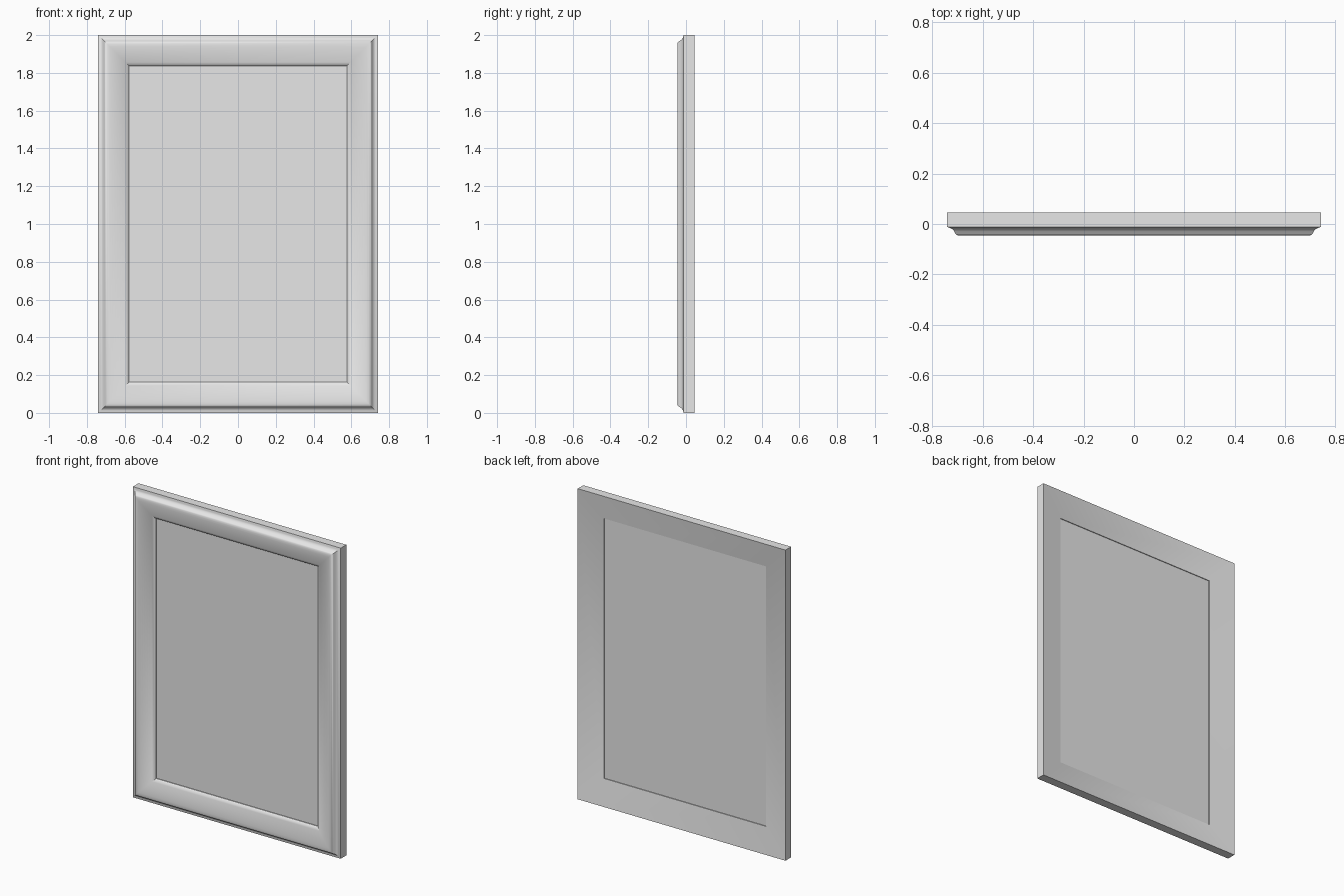
import bpy
import bmesh

cube = bpy.data.objects.get("Cube")
if cube:
    bpy.data.objects.remove(cube, do_unlink=True)

HALF_W, HALF_H, MID_Z = 0.74, 1.0, 1.0
LIP = 0.163  # width of the moulding

grey = bpy.data.materials.new("light grey")
grey.use_nodes = True
grey.diffuse_color = (0.8, 0.8, 0.8, 1)
grey.node_tree.nodes["Principled BSDF"].inputs["Base Color"].default_value = (0.8, 0.8, 0.8, 1)


def finish(name, bm):
    bmesh.ops.recalc_face_normals(bm, faces=bm.faces)
    mesh = bpy.data.meshes.new(name)
    bm.to_mesh(mesh)
    bm.free()
    mesh.materials.append(grey)
    obj = bpy.data.objects.new(name, mesh)
    bpy.context.collection.objects.link(obj)
    return obj


# Moulding section: (distance inward from the outer edge, y)
outer_step = [(0, 0.045), (0, -0.012), (0.012, -0.016), (0.021, -0.021),
              (0.028, -0.029), (0.033, -0.039), (0.039, -0.044), (0.048, -0.046)]
# Convex fall from the ridge towards the opening
ridge_in, ridge_y, steps = 0.048, -0.046, 8
fall = []
for i in range(1, steps + 1):
    t = i / steps
    fall.append((ridge_in + t * (LIP - 0.006 - ridge_in), ridge_y + 0.03 * t ** 1.8))
section = outer_step + fall + [(LIP, -0.008), (LIP, 0.008)]

# Mitred frame: sweep the section round four corners
bm = bmesh.new()
rings = []
for sx, sz in ((-1, -1), (1, -1), (1, 1), (-1, 1)):
    rings.append([bm.verts.new((sx * (HALF_W - d), y, MID_Z + sz * (HALF_H - d)))
                  for d, y in section])
n = len(section)
for c in range(4):
    a, b = rings[c], rings[(c + 1) % 4]
    for i in range(n):
        j = (i + 1) % n
        bm.faces.new((a[i], a[j], b[j], b[i]))
frame = finish("frame_moulding", bm)
bpy.ops.object.select_all(action="DESELECT")
frame.select_set(True)
bpy.context.view_layer.objects.active = frame
bpy.ops.object.shade_smooth_by_angle(angle=0.6)

# Thin panel filling the opening
bm = bmesh.new()
bmesh.ops.create_cube(bm, size=1)
for v in bm.verts:
    v.co.x *= 2 * (HALF_W - LIP + 0.001)
    v.co.y *= 0.006
    v.co.z = MID_Z + v.co.z * 2 * (HALF_H - LIP + 0.001)
finish("centre_panel", bm)
